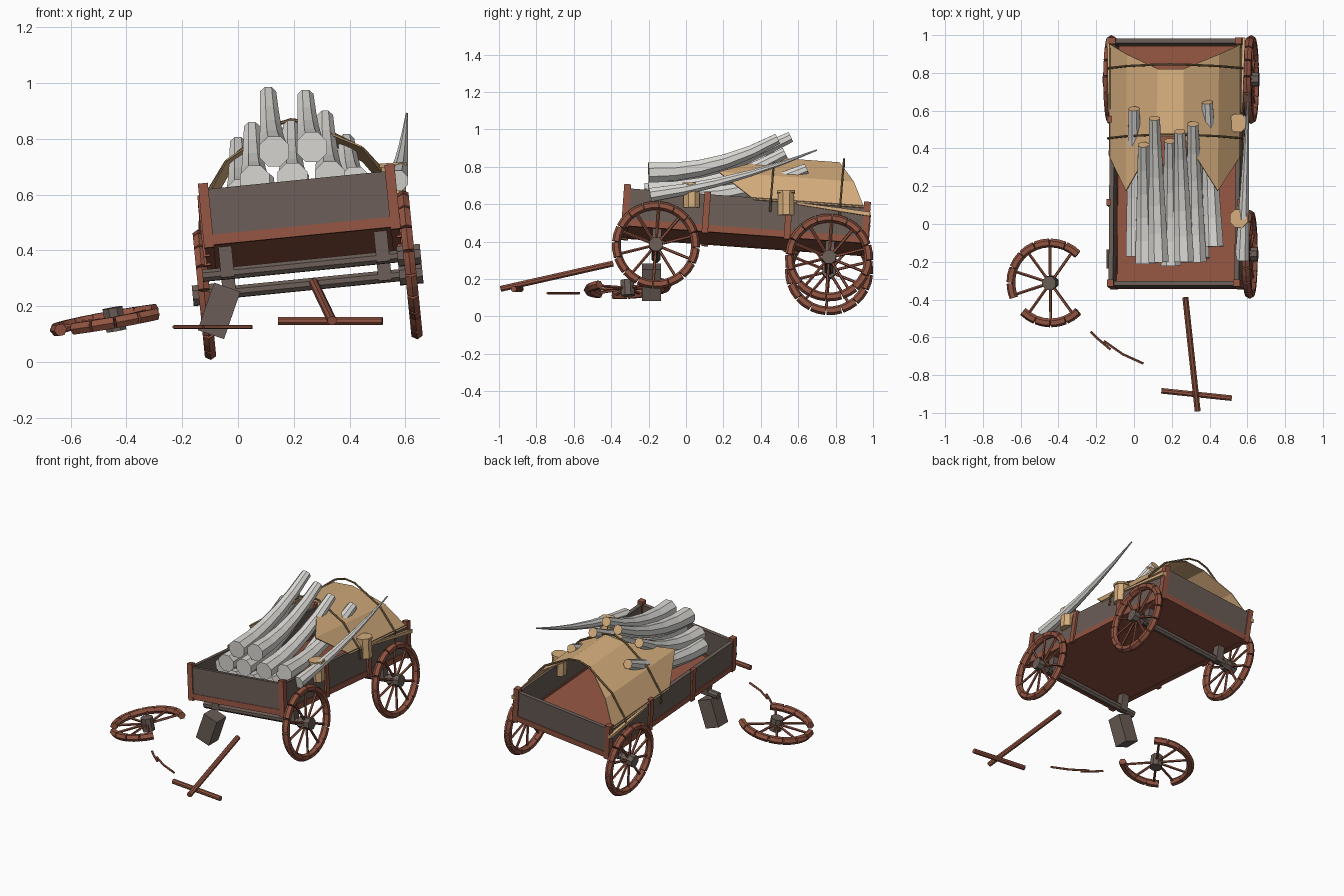
import bpy, bmesh, math
from mathutils import Vector, Matrix

if "Cube" in bpy.data.objects:
    bpy.data.objects.remove(bpy.data.objects["Cube"])

def material(name, col):
    m = bpy.data.materials.new(name)
    m.diffuse_color = (*col, 1)
    m.use_nodes = True
    m.node_tree.nodes["Principled BSDF"].inputs["Base Color"].default_value = m.diffuse_color
    return m

RED = material("red brown wood", (0.285, 0.088, 0.053))
GREY = material("weathered grey wood", (0.142, 0.108, 0.092))
IVORY = material("pale ivory", (0.71, 0.7, 0.67))
TAN = material("tan canvas", (0.67, 0.42, 0.205))
HOOP = material("dull tan hoop", (0.25, 0.165, 0.075))

# Cart frame: pitched down to the rear and rolled to the left
CART = (Matrix.Translation((0.235, 0.32, 0.405)) @ Matrix.Rotation(math.radians(-5.7), 4, 'Y')
        @ Matrix.Rotation(math.radians(-4.2), 4, 'X'))
WORLD = Matrix.Identity(4)

def tube(bm, pts, radii, sides=8, tip_mat=0):
    pts = [Vector(p) for p in pts]
    if not isinstance(radii, (list, tuple)):
        radii = [radii] * len(pts)
    rings = []
    for i, p in enumerate(pts):
        d = (pts[min(i + 1, len(pts) - 1)] - pts[max(i - 1, 0)]).normalized()
        ref = Vector((0, 0, 1)) if abs(d.z) < 0.9 else Vector((0, 1, 0))
        a = d.cross(ref).normalized()
        b = a.cross(d)
        rings.append([bm.verts.new(p + radii[i] * (a * math.cos(t) + b * math.sin(t)))
                      for t in [2 * math.pi * (k + 0.5) / sides for k in range(sides)]])
    for r, s in zip(rings, rings[1:]):
        for k in range(sides):
            n = (k + 1) % sides
            bm.faces.new((r[k], r[n], s[n], s[k]))
    bm.faces.new(rings[0])
    bm.faces.new(rings[-1]).material_index = tip_mat

def box(bm, lo, hi, m=WORLD):
    lo, hi = Vector(lo), Vector(hi)
    s = Matrix.Diagonal((*(hi - lo), 1))
    bmesh.ops.create_cube(bm, size=1, matrix=m @ Matrix.Translation((lo + hi) / 2) @ s)

def finish(name, bm, mats, matrix=WORLD):
    bmesh.ops.recalc_face_normals(bm, faces=bm.faces)
    me = bpy.data.meshes.new(name)
    bm.to_mesh(me)
    bm.free()
    for m in mats:
        me.materials.append(m)
    ob = bpy.data.objects.new(name, me)
    ob.matrix_world = matrix
    bpy.context.collection.objects.link(ob)
    return ob

def boxes(name, mat, items, matrix=CART):
    bm = bmesh.new()
    for lo, hi in items:
        box(bm, lo, hi)
    return finish(name, bm, [mat], matrix)

def tubes(name, mat, items, matrix=WORLD, sides=8):
    bm = bmesh.new()
    for pts, r in items:
        tube(bm, pts, r, sides)
    return finish(name, bm, [mat], matrix)

# Cart bed
V0, V1, U = -0.65, 0.636, 0.335
boxes("floor", RED, [((-U, V0, 0), (U, V1, 0.02))])
boxes("side_boards", GREY,
      [((s * U - 0.012, V0, 0.035), (s * U + 0.012, V1, 0.2)) for s in (-1, 1)]
      + [((-U, v - 0.012, 0.035), (U, v + 0.012, 0.2)) for v in (V0, V1)])
boxes("bottom_rails", RED,
      [((s * U - 0.016, V0, -0.002), (s * U + 0.016, V1, 0.035)) for s in (-1, 1)]
      + [((-U, v - 0.016, -0.002), (U, v + 0.016, 0.035)) for v in (V0, V1)])
boxes("corner_posts", RED,
      [((s * 0.336 - 0.018, v - 0.018, -0.01), (s * 0.336 + 0.018, v + 0.018, 0.222))
       for s in (-1, 1) for v in (V0, V1)]
      + [((s * 0.348 - 0.012, v - 0.017, -0.01), (s * 0.348 + 0.012, v + 0.017, 0.212))
         for s in (-1, 1) for v in (-0.22, 0.22)])

# Axles and their supports
AXLES = (-0.475, 0.453)
tubes("axles", GREY, [([(-0.37, v, -0.095), (0.37, v, -0.095)], 0.023) for v in AXLES], CART)
boxes("axle_supports", GREY, [((u - 0.024, v - 0.024, -0.11), (u + 0.024, v + 0.024, 0.0))
                              for u in (-0.28, 0.28) for v in AXLES])

# Wheels, with axis along local x, optionally with missing rim pieces and spokes
def wheel(name, matrix, missing=(), short=()):
    n, r = 16, 0.212
    rim = []
    for i in range(n):
        if i in missing:
            continue
        a, b = [2 * math.pi * (i + t) / n for t in (0.03, 0.97)]
        rim.append(([(0, r * math.cos(t), r * math.sin(t)) for t in (a, (a + b) / 2, b)], 0.0235))
    tubes(name + "_rim", RED, rim, matrix, 6)
    spokes = []
    for i in range(10):
        if i not in short:
            t = 2 * math.pi * (i + 0.5) / 10
            spokes.append(([(0, q * math.cos(t), q * math.sin(t)) for q in (0.02, 0.205)], 0.008))
    tubes(name + "_spokes", RED, spokes, matrix, 5)
    tubes(name + "_hub", GREY, [([(-0.042, 0, 0), (0.042, 0, 0)], 0.039)], matrix)

for nm, u, v in (("front_right_wheel", 0.374, AXLES[0]), ("rear_right_wheel", 0.374, AXLES[1]),
                 ("rear_left_wheel", -0.37, AXLES[1])):
    wheel(nm, CART @ Matrix.Translation((u, v, -0.095)))

# Broken wheel lying in front; its local y maps to world x
flat = Matrix(((0, 1, 0, 0), (0, 0, 1, 0), (1, 0, 0, 0), (0, 0, 0, 1)))
wheel("broken_wheel", Matrix.Translation((-0.443, -0.312, 0.153)) @ Matrix.Rotation(math.radians(-10), 4, 'Y')
      @ Matrix.Rotation(math.radians(3), 4, 'X') @ flat, (14, 15, 0, 1, 9), (0, 9))

# Broken rim splinters
tubes("rim_splinters", RED, [
    ([(-0.23, -0.57, 0.125), (-0.19, -0.61, 0.125), (-0.125, -0.665, 0.125)], 0.007),
    ([(-0.16, -0.62, 0.125), (-0.06, -0.69, 0.125), (0.05, -0.74, 0.125)], 0.007)], sides=5)

# Loose draw pole with crossbar
tubes("draw_pole", RED, [([(0.272, -0.39, 0.283), (0.337, -0.99, 0.148)], 0.017),
                         ([(0.145, -0.883, 0.147), (0.518, -0.922, 0.147)], 0.016)])

# Box hanging from the broken corner
boxes("hanging_box", GREY, [((-0.05, -0.05, -0.09), (0.05, 0.05, 0.09))],
      Matrix.Translation((-0.068, -0.185, 0.183)) @ Matrix.Rotation(math.radians(19), 4, 'Y'))

# Ivory tusks: butt, sagging middle, tip
def tusk(name, butt, tip, r0=0.058, r1=0.031, sag=0.05):
    a, b = Vector(butt), Vector(tip)
    pts, rad = [], []
    for i in range(6):
        t = i / 5
        p = a.lerp(b, t)
        p.z -= sag * 4 * t * (1 - t)
        pts.append(p)
        rad.append(r0 + (r1 - r0) * t)
    bm = bmesh.new()
    tube(bm, pts, rad, 8, 1)
    finish(name, bm, [IVORY, TAN])

PILE = [((0.13, -0.2, 0.755), (0.108, 0.56, 0.96)), ((0.265, -0.2, 0.77), (0.242, 0.49, 0.95)),
        ((0.33, -0.2, 0.665), (0.312, 0.53, 0.875)), ((0.06, -0.21, 0.65), (0.05, 0.42, 0.835)),
        ((0.195, -0.22, 0.66), (0.19, 0.44, 0.84)), ((0.01, -0.17, 0.6), (0.0, 0.61, 0.78)),
        ((0.42, -0.12, 0.645), (0.388, 0.645, 0.79)), ((0.1, -0.2, 0.55), (0.1, 0.35, 0.65)),
        ((0.225, -0.2, 0.56), (0.225, 0.35, 0.66)), ((0.345, -0.18, 0.57), (0.34, 0.35, 0.67))]
for i, (a, b) in enumerate(PILE):
    tusk("tusk_%d" % (i + 1), a, b)
tusk("side_tusk", (0.572, -0.19, 0.65), (0.605, 0.7, 0.89), 0.04, 0.004, 0.03)

# Kegs holding the side tusk
for i, (x, y, z) in enumerate([(0.556, 0.03, 0.65), (0.55, 0.535, 0.61)]):
    tubes("side_keg_%d" % (i + 1), TAN, [
        ([(x + 0.006, y, z - 0.068), (x, y, z + 0.05)], 0.046),
        ([(x, y, z + 0.05), (x - 0.001, y, z + 0.064)], 0.052)])

# Torn canvas over the rear, as rows along the arch profile
ARCH = [(-0.352, 0.19), (-0.245, 0.335), (-0.07, 0.45), (0.07, 0.45), (0.245, 0.335), (0.352, 0.19)]
FRONT = [0.03, -0.17, 0.11, 0.11, -0.17, 0.03]
REAR = [0.62, 0.555, 0.47, 0.47, 0.555, 0.62]
bm = bmesh.new()
rows = [[bm.verts.new((u, v[i], w)) for i, (u, w) in enumerate(ARCH)]
        for v in (FRONT, [0.13] * 6, REAR)]
for r, s in zip(rows, rows[1:]):
    for k in range(5):
        bm.faces.new((r[k], r[k + 1], s[k + 1], s[k]))
canvas = finish("torn_canvas", bm, [TAN], CART)
mod = canvas.modifiers.new("thickness", 'SOLIDIFY')
mod.thickness = 0.006

# Canvas strips hanging outside the rear side boards
tubes("canvas_strips", TAN, [([(s * 0.352, 0.26, 0.185), (s * 0.356, 0.655, 0.155)], [0.008, 0.016])
                             for s in (-1, 1)], CART, 4)

# Canopy hoops
tubes("canopy_hoops", HOOP, [([(u * 1.01, v, w + 0.01) for u, w in
                               [(-0.35, 0.12)] + ARCH[:3] + [(0, 0.465)] + ARCH[3:] + [(0.35, 0.12)]], 0.0065)
                             for v in (0.12, 0.492)], CART, 6)
